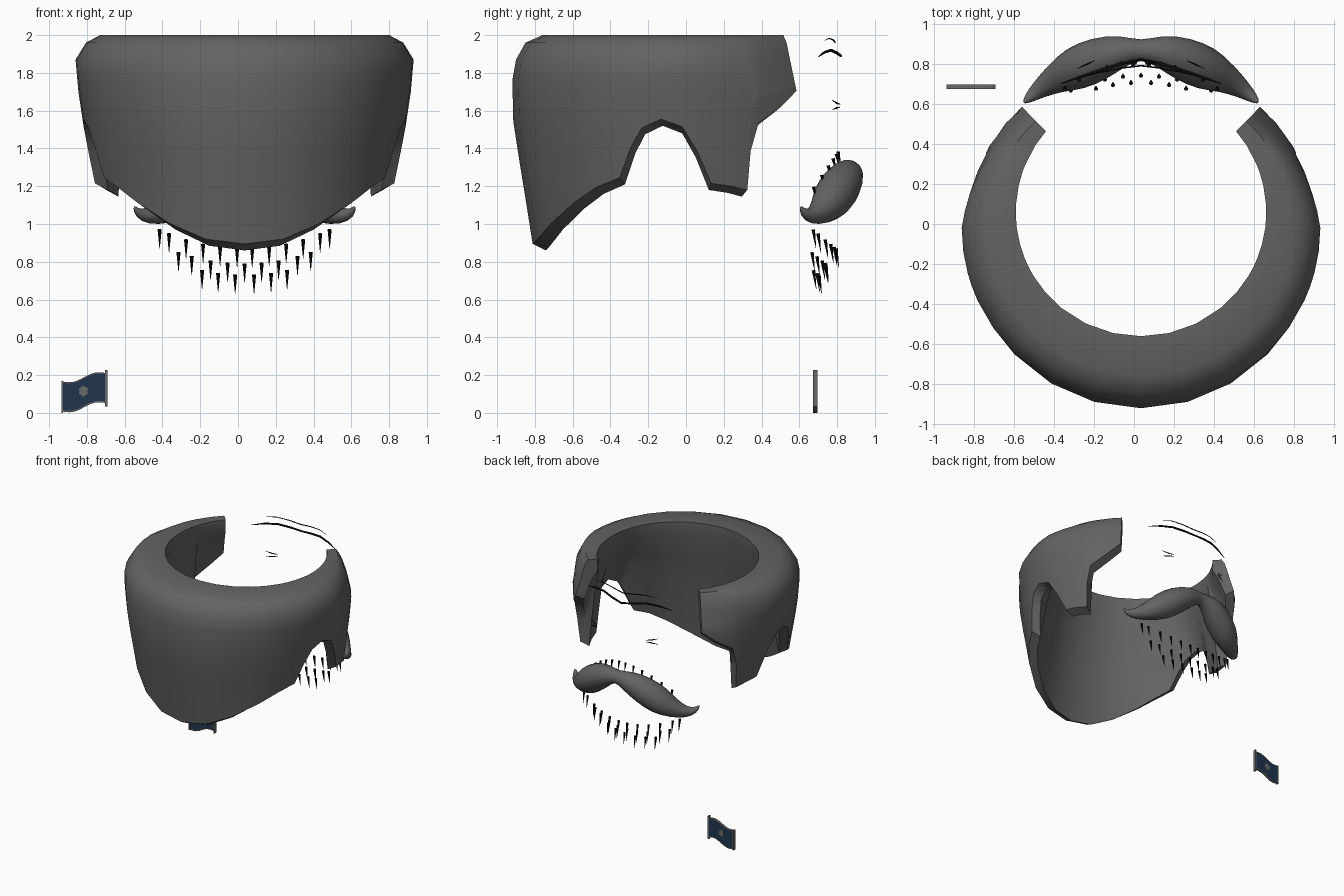
import bpy, bmesh, math
from mathutils import Vector

cube = bpy.data.objects.get("Cube")
if cube:
    bpy.data.objects.remove(cube)

CX = 0.035  # mirror plane of the hair and face parts


def material(name, rgb):
    m = bpy.data.materials.new(name)
    m.use_nodes = True
    m.diffuse_color = (*rgb, 1)
    m.node_tree.nodes["Principled BSDF"].inputs["Base Color"].default_value = (*rgb, 1)
    return m


hair_grey = material("hair grey", (0.125, 0.125, 0.125))
black = material("black", (0.004, 0.004, 0.004))
navy = material("navy cloth", (0.014, 0.035, 0.077))
trim_grey = material("trim grey", (0.14, 0.14, 0.135))


def finish(name, bm, mat, angle=None):
    bmesh.ops.recalc_face_normals(bm, faces=bm.faces[:])
    me = bpy.data.meshes.new(name)
    bm.to_mesh(me)
    bm.free()
    ob = bpy.data.objects.new(name, me)
    bpy.context.collection.objects.link(ob)
    me.materials.append(mat)
    if angle:
        bpy.ops.object.select_all(action='DESELECT')
        ob.select_set(True)
        bpy.context.view_layer.objects.active = ob
        bpy.ops.object.shade_smooth_by_angle(angle=math.radians(angle))
    return ob


def loft(bm, loops):
    """Skin a row of closed point loops and cap both ends."""
    rings = [[bm.verts.new(p) for p in loop] for loop in loops]
    for a, b in zip(rings, rings[1:]):
        n = len(a)
        for i in range(n):
            bm.faces.new((a[i], a[(i + 1) % n], b[(i + 1) % n], b[i]))
    bm.faces.new(rings[0])
    bm.faces.new(rings[-1][::-1])


def tube(bm, pts, sides):
    """Sweep a round section along points of (x, y, z, radius)."""
    loops = []
    for i, p in enumerate(pts):
        c = Vector(p[:3])
        t = Vector(pts[min(i + 1, len(pts) - 1)][:3]) - Vector(pts[max(i - 1, 0)][:3])
        u = t.cross(Vector((0, 0, 1))).normalized()
        v = u.cross(t).normalized()
        angles = [2 * math.pi * k / sides for k in range(sides)]
        loops.append([c + p[3] * (u * math.cos(a) + v * math.sin(a)) for a in angles])
    loft(bm, loops)


def both_sides(half):
    """Mirror a half path about the middle into a full one."""
    left = [(CX - x, *rest) for x, *rest in half[:0:-1]]
    return left + [(CX + x, *rest) for x, *rest in half]


# Hair: horseshoe wall; angle from the middle against height of the lower edge
HEM = [(0, .86), (15, .885), (30, .97), (45, 1.08), (56, 1.16), (66, 1.21), (71, 1.37),
       (75.5, 1.475), (82.5, 1.52), (90, 1.48), (95.5, 1.35), (101, 1.18), (109, 1.165),
       (115.2, 1.145), (115.8, 1.35), (118.5, 1.5), (128, 1.585), (135.5, 1.67)]
# Outer radius by height, at the middle, the sides and the open ends
LEVELS = [2.0, 1.96, 1.87, 1.7, 1.5, 1.2, .85]
MIDDLE = [.74, .83, .88, .91, .89, .84, .785]
SIDE = [.765, .84, .895, .88, .85, .8, .75]
END = [.75, .775, .8, .85, .84, .82, .8]


def mix(a, b, t):
    return a + (b - a) * t


def outer_radius(deg, z):
    if abs(deg) <= 90:
        t = math.sin(math.radians(deg)) ** 2
        radii = [mix(a, b, t) for a, b in zip(MIDDLE, SIDE)]
    else:
        radii = [mix(a, b, (abs(deg) - 90) / 45.5) for a, b in zip(SIDE, END)]
    k = next(i for i in range(6) if z >= LEVELS[i + 1])
    return mix(radii[k], radii[k + 1], (LEVELS[k] - z) / (LEVELS[k] - LEVELS[k + 1]))


def hair_section(deg, hem):
    a = math.radians(deg)
    r_in = 0.62 - 0.08 * math.cos(a)
    heights = LEVELS[:3] + [mix(1.76, hem + .035, k / 4) for k in range(5)]
    prof = [(r_in, 2.0)] + [(outer_radius(deg, z), z) for z in heights]
    r_hem = prof[-1][0] - 0.07
    for k in range(5):
        t = k / 4
        prof.append((mix(r_in, r_hem, (1 - t) ** 0.75), mix(hem, 1.9, t)))
    return [(CX + r * math.sin(a), -0.02 - r * math.cos(a), z) for r, z in prof]


bm = bmesh.new()
stations = [(-d, z) for d, z in HEM[:0:-1]] + HEM
loft(bm, [hair_section(d, z) for d, z in stations])
finish("hair", bm, hair_grey, 42)

# Moustache: two drooping lobes with curled tips
lobe = [(0, .867, 1.285, .045), (.09, .868, 1.275, .085), (.21, .825, 1.215, .118),
        (.33, .775, 1.13, .12), (.43, .725, 1.07, .078), (.51, .67, 1.04, .048),
        (.565, .625, 1.055, .026), (.585, .605, 1.095, .006)]
bm = bmesh.new()
tube(bm, both_sides(lobe), 10)
moustache = finish("moustache", bm, hair_grey, 60)
moustache.modifiers.new("smooth", 'SUBSURF').levels = 1
moustache.modifiers["smooth"].render_levels = 1


def spike(bm, x, y, z, length, dy=0.015):
    tube(bm, [(x, y, z, .011), (x, y + dy, z - length, .001)], 6)


# Chin stubble: three curved rows of downward spikes
bm = bmesh.new()
ROWS = [((.05, .14, .225), .73, .705), ((.0, .09, .18, .28, .35), .79, .74),
        ((.04, .13, .22, .31, .4, .45), .87, .795)]
for offsets, height, depth in ROWS:
    for off in offsets:
        for side in ((-1, 1) if off else (1,)):
            spike(bm, CX + side * off, depth - 0.6 * off ** 2, height + 0.5 * off ** 2, .1)
finish("chin_stubble", bm, black)

# Lip stubble: short spikes peeking out above the moustache
bm = bmesh.new()
for off in (.03, .1, .17, .24, .31, .38):
    for side in (-1, 1):
        spike(bm, CX + side * off, .805 - 0.9 * off ** 2, 1.385 - 1.3 * off ** 2, .07, .015)
finish("lip_stubble", bm, black)

# Forehead creases: two thin wavy strokes
for name, half in (
        ("lower_crease", [(0, .82, 1.89, .007), (.1, .8, 1.905, .008), (.2, .768, 1.92, .008),
                          (.3, .735, 1.91, .007), (.4, .7, 1.885, .002)]),
        ("upper_crease", [(0, .79, 1.962, .004), (.1, .778, 1.975, .004),
                          (.2, .757, 1.983, .003), (.28, .735, 1.972, .001)])):
    bm = bmesh.new()
    tube(bm, both_sides(half), 6)
    finish(name, bm, black, 60)

# Eye creases: two short strokes fanning outward
for name, side in (("left_eye_crease", 1), ("right_eye_crease", -1)):
    bm = bmesh.new()
    for rise in (-.02, .03):
        tube(bm, [(CX + side * .23, .815, 1.625 + rise * .3, .002),
                  (CX + side * .27, .797, 1.625 + rise * .5, .005),
                  (CX + side * .32, .775, 1.625 + rise, .001)], 5)
    finish(name, bm, black)


# Flag: wavy cloth with grey edging
def wave(t):
    return 0.01 + 0.045 * t + 0.013 * math.sin(2 * math.pi * (t - 0.5))


def cloth(name, low, high, half_depth, mat):
    bm = bmesh.new()
    loops = []
    for i in range(13):
        t = i / 12
        x, z = -0.93 + 0.23 * t, wave(t)
        loops.append([(x, .685 - half_depth, z + low), (x, .685 + half_depth, z + low),
                      (x, .685 + half_depth, z + high), (x, .685 - half_depth, z + high)])
    loft(bm, loops)
    finish(name, bm, mat)


cloth("flag_cloth", 0.004, 0.151, 0.008, navy)
cloth("flag_lower_edge", -0.003, 0.005, 0.01, trim_grey)
cloth("flag_upper_edge", 0.15, 0.156, 0.01, trim_grey)


def post(name, x, z0, z1, r):
    bm = bmesh.new()
    loft(bm, [[(x - r, .685 - .012, z), (x + r, .685 - .012, z),
               (x + r, .685 + .012, z), (x - r, .685 + .012, z)] for z in (z0, z1)])
    finish(name, bm, trim_grey)


post("flag_pole", -0.697, 0.035, 0.228, 0.006)
post("flag_outer_edge", -0.931, 0.0, 0.168, 0.004)

# Flag emblem: plain scalloped disc showing on both faces
bm = bmesh.new()
ring = [(2 * math.pi * k / 12, .027 if k % 2 else .022) for k in range(12)]
loft(bm, [[(-0.818 + r * math.cos(a), y, .115 + 1.15 * r * math.sin(a)) for a, r in ring]
          for y in (.675, .695)])
finish("flag_emblem", bm, trim_grey)
